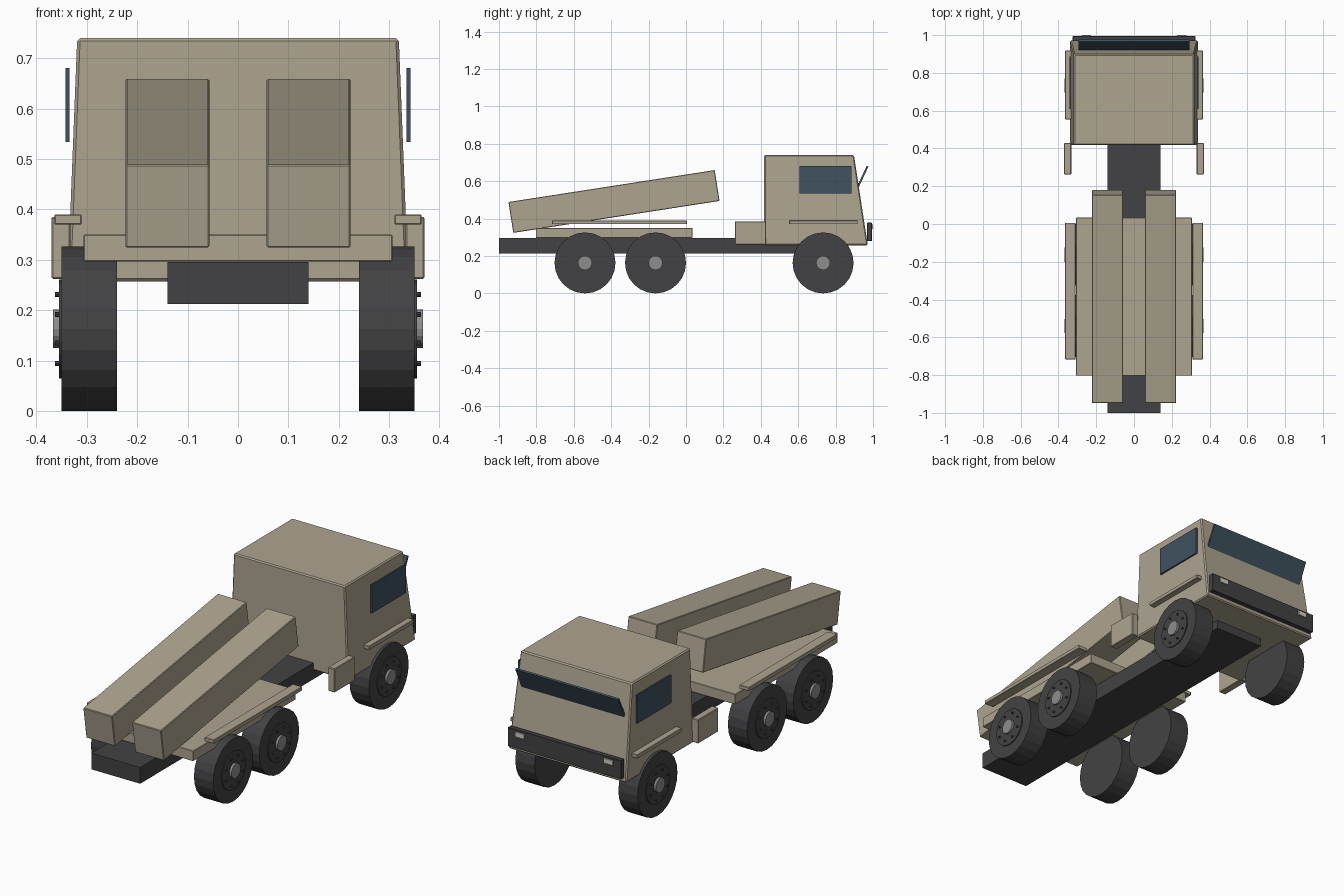
import bpy, bmesh, math
from mathutils import Matrix, Vector

if "Cube" in bpy.data.objects:
    bpy.data.objects.remove(bpy.data.objects["Cube"])


def material(name, rgb):
    m = bpy.data.materials.new(name)
    m.diffuse_color = (*rgb, 1)
    m.use_nodes = True
    m.node_tree.nodes["Principled BSDF"].inputs["Base Color"].default_value = m.diffuse_color
    return m


TAN = material("tan_paint", (0.42, 0.375, 0.28))
DARK = material("dark_rubber", (0.055, 0.055, 0.058))
GLASS = material("glass", (0.05, 0.085, 0.115))
METAL = material("hub_metal", (0.27, 0.27, 0.27))
LAMP = material("lamp", (0.65, 0.62, 0.52))


def finish(name, bm, mat, bevel=0.0):
    bmesh.ops.recalc_face_normals(bm, faces=bm.faces)
    me = bpy.data.meshes.new(name)
    bm.to_mesh(me)
    bm.free()
    me.materials.append(mat)
    ob = bpy.data.objects.new(name, me)
    bpy.context.collection.objects.link(ob)
    if bevel:
        mod = ob.modifiers.new("bevel", 'BEVEL')
        mod.width = bevel
        mod.segments = 1
    return ob


def box(name, x, y, z, mat, bevel=0.0, tilt=0.0):
    """Box from three (min, max) ranges, tilted in degrees about x."""
    size = [b - a for a, b in (x, y, z)]
    mid = [(a + b) / 2 for a, b in (x, y, z)]
    bm = bmesh.new()
    bmesh.ops.create_cube(bm, size=1, matrix=Matrix.Diagonal((*size, 1)))
    ob = finish(name, bm, mat, bevel)
    ob.location = mid
    ob.rotation_euler.x = math.radians(tilt)
    return ob


def pair(name, x, y, z, mat, bevel=0.0, tilt=0.0):
    """The same box on both sides."""
    box(name + "_right", x, y, z, mat, bevel, tilt)
    box(name + "_left", (-x[1], -x[0]), y, z, mat, bevel, tilt)


def disc(name, x, y, z, r, sides, mat):
    """Cylinder along x between x[0] and x[1]."""
    bm = bmesh.new()
    m = Matrix.Translation(((x[0] + x[1]) / 2, y, z)) @ Matrix.Rotation(math.pi / 2, 4, 'Y')
    bmesh.ops.create_cone(bm, cap_ends=True, segments=sides, radius1=r, radius2=r,
                          depth=abs(x[1] - x[0]), matrix=m)
    return finish(name, bm, mat)


# Chassis and deck
box("chassis", (-0.14, 0.14), (-1.0, 0.81), (0.212, 0.296), DARK)
box("deck", (-0.306, 0.306), (-0.803, 0.034), (0.297, 0.35), TAN, 0.002)

# Cab: side profile tapered in towards the roof
bm = bmesh.new()
profile = [(0.418, 0.257, 0.338), (0.972, 0.257, 0.338), (0.898, 0.74, 0.319), (0.418, 0.74, 0.319)]
sides = [[bm.verts.new((s * w, y, z)) for y, z, w in profile] for s in (-1, 1)]
for loop in sides:
    bm.faces.new(loop)
for i in range(4):
    j = (i + 1) % 4
    bm.faces.new((sides[0][i], sides[0][j], sides[1][j], sides[1][i]))
finish("cab", bm, TAN, 0.006)

# Cab glass, bumper and lamps
box("windshield", (-0.295, 0.295), (0.932, 0.942), (0.527, 0.688), GLASS, 0, -25)
pair("side_window", (0.334, 0.342), (0.608, 0.886), (0.534, 0.68), GLASS)
box("bumper", (-0.325, 0.325), (0.968, 0.994), (0.28, 0.378), DARK, 0.002)
pair("headlamp", (0.228, 0.278), (0.985, 1.0), (0.343, 0.368), LAMP)

# Fender boards and storage boxes
pair("rear_fender", (0.31, 0.364), (-0.717, 0.006), (0.37, 0.39), TAN, 0.002)
pair("front_fender", (0.31, 0.364), (0.553, 0.918), (0.37, 0.39), TAN, 0.002)
pair("storage_box", (0.332, 0.37), (0.262, 0.428), (0.262, 0.385), TAN, 0.003)

# Raised cargo tubes
pair("cargo_tube", (0.057, 0.223), (-0.943, 0.173), (0.408, 0.575), TAN, 0.003, 8.8)

# Wheels with face plate, hub and bolts
R = 0.163
for axle, y in (("front", 0.733), ("middle", -0.163), ("rear", -0.54)):
    for side, s in (("right", 1), ("left", -1)):
        tag = f"{axle}_{side}"
        disc("tire_" + tag, (s * 0.24, s * 0.35), y, R, R, 24, DARK)
        disc("wheel_plate_" + tag, (s * 0.34, s * 0.355), y, R, 0.098, 24, DARK)
        disc("hub_" + tag, (s * 0.34, s * 0.367), y, R, 0.038, 16, METAL)
        for k in range(8):
            a = math.tau * (k + 0.5) / 8
            disc(f"bolt_{tag}_{k}", (s * 0.35, s * 0.363),
                 y + 0.074 * math.cos(a), R + 0.074 * math.sin(a), 0.005, 8, DARK)
